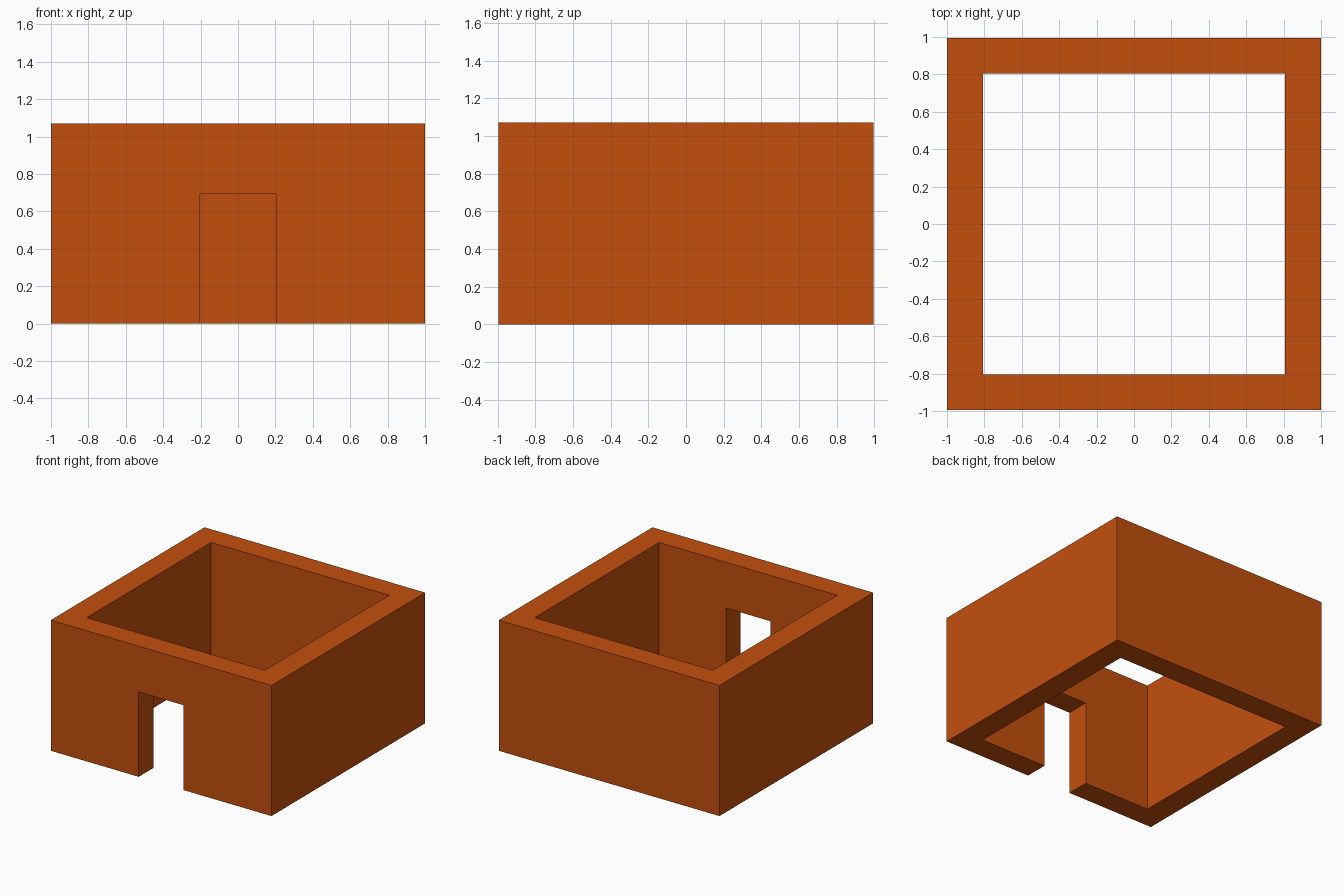
import bpy

if "Cube" in bpy.data.objects:
    bpy.data.objects.remove(bpy.data.objects["Cube"])

# Overall dimensions
HALF_X, HALF_Y, HEIGHT = 1.0, 0.995, 1.07
ROOM_X, ROOM_Y = 0.807, 0.805
DOOR_HALF, DOOR_TOP = 0.203, 0.695

clay = bpy.data.materials.new("burnt orange")
clay.diffuse_color = (0.55, 0.078, 0.004, 1.0)
clay.use_nodes = True
clay.node_tree.nodes["Principled BSDF"].inputs["Base Color"].default_value = clay.diffuse_color


def box(name, lo, hi):
    """Axis-aligned box between two corners."""
    centre = [(a + b) / 2 for a, b in zip(lo, hi)]
    bpy.ops.mesh.primitive_cube_add(size=1, location=centre)
    obj = bpy.context.object
    obj.name = name
    obj.scale = [b - a for a, b in zip(lo, hi)]
    bpy.ops.object.transform_apply(location=True, rotation=True, scale=True)
    obj.data.materials.append(clay)
    return obj


def cut(target, cutter):
    """Subtract the cutter, then remove it."""
    mod = target.modifiers.new("cut", "BOOLEAN")
    mod.operation = "DIFFERENCE"
    mod.solver = "EXACT"
    mod.object = cutter
    bpy.context.view_layer.objects.active = target
    bpy.ops.object.modifier_apply(modifier=mod.name)
    bpy.data.objects.remove(cutter, do_unlink=True)


# Four thick walls, open at top and bottom
walls = box("walls", (-HALF_X, -HALF_Y, 0), (HALF_X, HALF_Y, HEIGHT))
cut(walls, box("room_cutter", (-ROOM_X, -ROOM_Y, -0.5), (ROOM_X, ROOM_Y, HEIGHT + 0.5)))

# Doorway through the front wall only
cut(walls, box("door_cutter", (-DOOR_HALF, -1.5, -0.5), (DOOR_HALF, -0.3, DOOR_TOP)))
